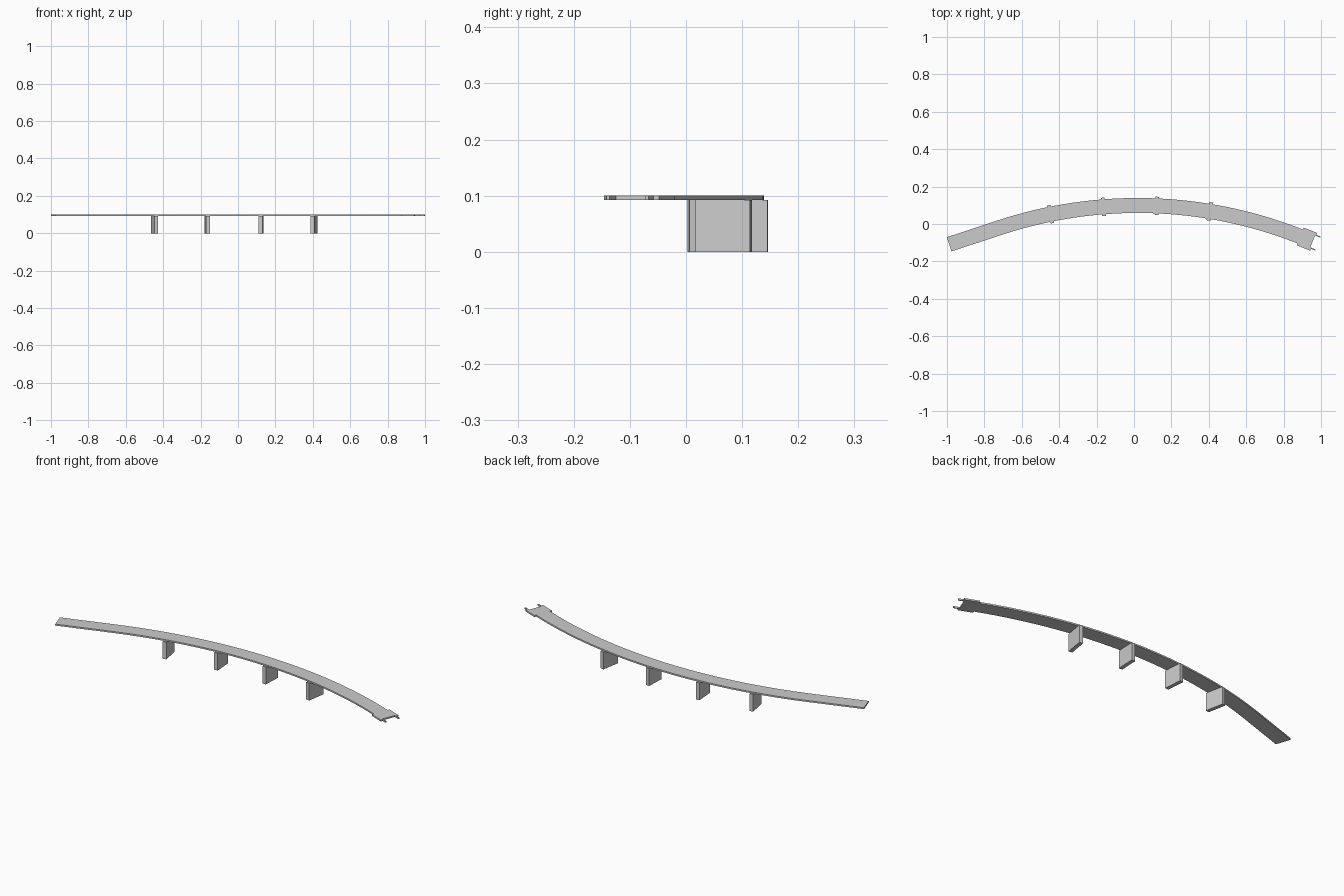
import bpy, bmesh
from math import sin, cos, asin, radians

if "Cube" in bpy.data.objects:
    bpy.data.objects.remove(bpy.data.objects["Cube"])

R, CX, APEX = 2.36, 0.02, 0.099      # plan curve of the bridge centreline
HALF, Z0, Z1 = 0.04, 0.092, 0.1      # deck half width, underside, top
X_STRAIGHT, X_LEFT, X_FLANGE = -0.72, -0.988, 0.889


def station(x):
    """Centreline point, direction and left normal at x (arc, straight on the left)."""
    xa = max(x, X_STRAIGHT)
    a = -asin((xa - CX) / R)
    y = APEX - R * (1 - cos(a)) + (x - xa) * sin(a) / cos(a)
    return (x, y), (cos(a), sin(a)), (-sin(a), cos(a))


def local(x, u, n):
    c, d, m = station(x)
    return (c[0] + d[0] * u + m[0] * n, c[1] + d[1] * u + m[1] * n)


def extrude_outline(name, outline, z0, z1):
    bm = bmesh.new()
    face = bm.faces.new([bm.verts.new((x, y, z0)) for x, y in outline])
    geo = bmesh.ops.extrude_face_region(bm, geom=[face])["geom"]
    verts = [v for v in geo if isinstance(v, bmesh.types.BMVert)]
    bmesh.ops.translate(bm, verts=verts, vec=(0, 0, z1 - z0))
    bmesh.ops.recalc_face_normals(bm, faces=bm.faces)
    bmesh.ops.triangulate(bm, faces=[f for f in bm.faces if len(f.verts) > 4])
    mesh = bpy.data.meshes.new(name)
    bm.to_mesh(mesh)
    bm.free()
    ob = bpy.data.objects.new(name, mesh)
    bpy.context.collection.objects.link(ob)
    return ob


# Deck with a widened socket end and two small connector prongs
N = 32
xs = [X_LEFT] + [X_STRAIGHT + (X_FLANGE - X_STRAIGHT) * i / N for i in range(N + 1)]
socket = [(0, 0.051), (0.077, 0.051), (0.077, 0.040), (0.102, 0.040),
          (0.102, 0.034), (0.071, 0.034)]
upper = [local(x, 0, HALF) for x in xs] + [local(X_FLANGE, u, n) for u, n in socket]
lower = [local(x, 0, -HALF) for x in xs] + [local(X_FLANGE, u, -n) for u, n in socket]
extrude_outline("bridge_deck", upper + lower[::-1], Z0, Z1)

# Piers set square to the curve
for i, x in enumerate((-0.446, -0.164, 0.123, 0.406)):
    corners = [(-0.01, -0.049), (0.01, -0.049), (0.01, 0.049), (-0.01, 0.049)]
    extrude_outline(f"pier_{i + 1}", [local(x, u, n) for u, n in corners], 0, Z0)
